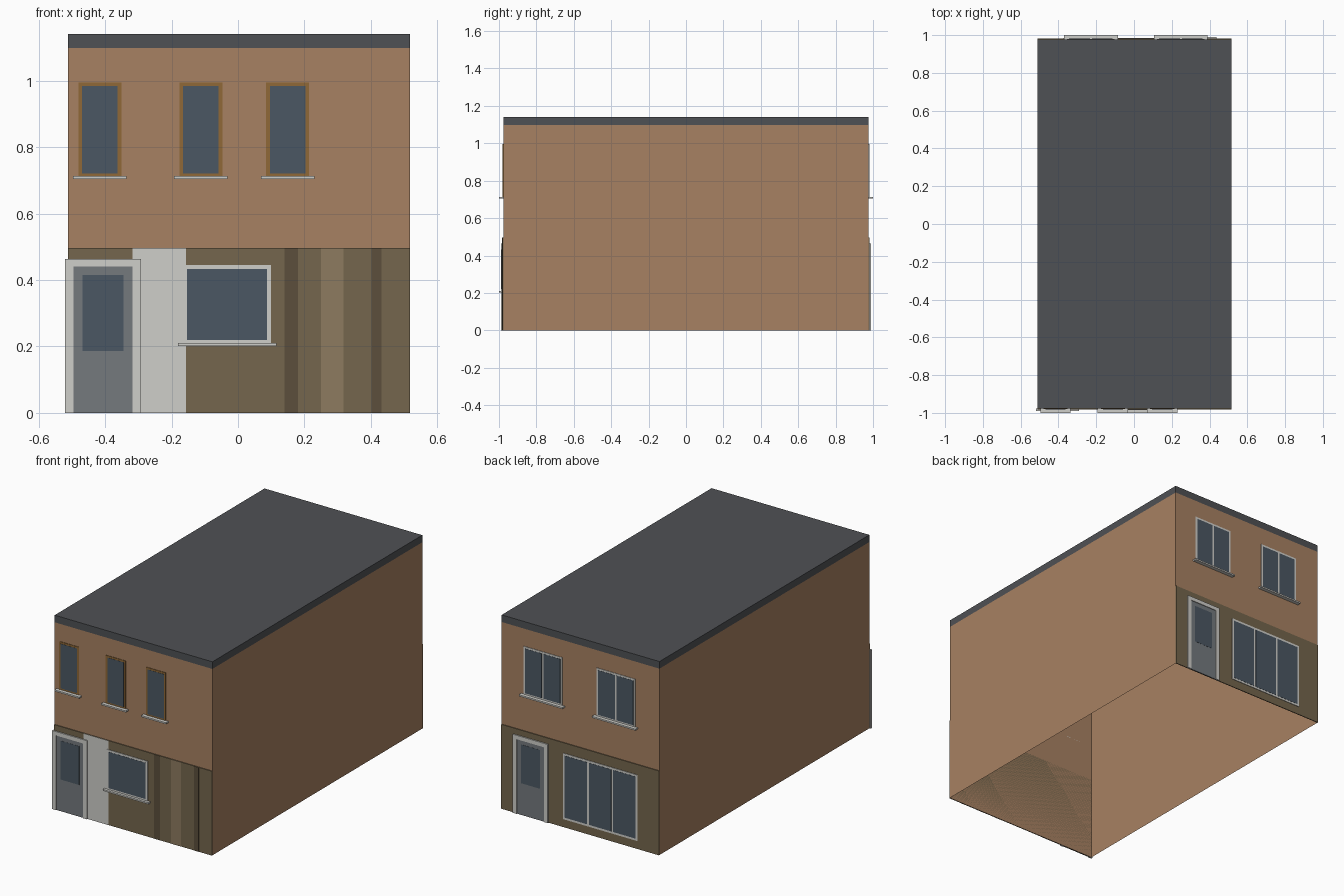
import bpy, bmesh

if "Cube" in bpy.data.objects:
    bpy.data.objects.remove(bpy.data.objects["Cube"])

X0, X1, Y, H, TOP = -0.511, 0.517, 0.977, 1.098, 1.14
GF = 0.497      # ground floor cladding height
CLAD = 0.005    # cladding thickness


def mat(name, r, g, b):
    m = bpy.data.materials.new(name)
    m.diffuse_color = (*[(c / 255) ** 2.2 for c in (r, g, b)], 1)
    m.use_nodes = True
    m.node_tree.nodes["Principled BSDF"].inputs["Base Color"].default_value = m.diffuse_color
    return m


BRICK = mat("brick", 166, 128, 98)
ROOF = mat("roof_grey", 80, 82, 85)
OLIVE = mat("olive_clad", 116, 102, 78)
DARK = mat("dark_clad", 92, 80, 62)
LIGHT = mat("light_clad", 140, 122, 96)
PALE = mat("pale_trim", 206, 205, 200)
WOOD = mat("wood_frame", 142, 104, 58)
GLASS = mat("glass", 76, 88, 99)
DOOR = mat("door_grey", 116, 121, 125)


def boxes(name, material, items, drop=None):
    """One object from boxes (x0,x1,y0,y1,z0,z1); drop removes faces with that normal z."""
    bm = bmesh.new()
    for x0, x1, y0, y1, z0, z1 in items:
        vs = bmesh.ops.create_cube(bm, size=1)["verts"]
        for v in vs:
            v.co = (x1 if v.co.x > 0 else x0, y1 if v.co.y > 0 else y0,
                    z1 if v.co.z > 0 else z0)
    if drop:
        bm.normal_update()
        bmesh.ops.delete(bm, geom=[f for f in bm.faces if f.normal.z * drop > 0.5
                                   or abs(f.normal.z) > 0.5 and drop == 2], context="FACES")
    me = bpy.data.meshes.new(name)
    bm.to_mesh(me)
    bm.free()
    me.materials.append(material)
    ob = bpy.data.objects.new(name, me)
    bpy.context.collection.objects.link(ob)
    return ob


def slab(s, x0, x1, z0, z1, depth, base=0.0):
    """Box standing on the front (s=-1) or back (s=1) wall."""
    a, b = s * (Y + base), s * (Y + depth)
    return (x0, x1, min(a, b), max(a, b), z0, z1)


def window(name, s, x0, x1, z0, z1, material, border, base=0.0, panes=1, sill=0.0):
    d = base + 0.003
    boxes(name + "_frame", material, [slab(s, x0, x1, z0, z1, d, base)])
    w = (x1 - x0 - border * (panes + 1)) / panes
    boxes(name + "_glass", GLASS,
          [slab(s, x0 + border + i * (w + border), x0 + border + i * (w + border) + w,
                z0 + border, z1 - border, d + 0.001, d) for i in range(panes)])
    if sill:
        boxes(name + "_sill", PALE,
              [slab(s, x0 - sill, x1 + sill, z0 - 0.006, z0 + 0.003, 0.023, base)])


def door(name, s, x0, x1):
    t, h, d = 0.025, 0.463, 0.012
    boxes(name + "_frame", PALE, [slab(s, x0, x0 + t, 0, h, d), slab(s, x1 - t, x1, 0, h, d),
                                  slab(s, x0 + t, x1 - t, h - 0.023, h, d)])
    boxes(name + "_leaf", DOOR, [slab(s, x0 + t, x1 - t, 0, h - 0.023, 0.008, CLAD)])
    boxes(name + "_glass", GLASS, [slab(s, x0 + 0.052, x1 - 0.053, 0.187, 0.415, 0.009, 0.008)])


# Main shell: walls open at the bottom, roof cap flush on top
boxes("brick_walls", BRICK, [(X0, X1, -Y, Y, 0, H)], drop=2)
boxes("flat_roof", ROOF, [(X0, X1, -Y, Y, H, TOP)], drop=-1)

# Ground floor cladding, front and back
for side, label in ((-1, "front"), (1, "back")):
    boxes(label + "_cladding", OLIVE, [slab(side, X0, X1, 0, GF, CLAD)])

# Front cladding strips
boxes("pale_panel", PALE, [slab(-1, -0.318, -0.156, 0, GF, CLAD + 0.001, CLAD)])
boxes("dark_strips", DARK, [slab(-1, a, b, 0, GF, CLAD + 0.001, CLAD)
                            for a, b in ((0.14, 0.18), (0.402, 0.432))])
boxes("light_strip", LIGHT, [slab(-1, 0.25, 0.317, 0, GF, CLAD + 0.001, CLAD)])

# Upper windows
for i, x in enumerate((-0.48, -0.176, 0.085)):
    window(f"front_window_{i + 1}", -1, x, x + 0.129, 0.71, 0.995, WOOD, 0.011, sill=0.016)
for i, x in enumerate((-0.354, 0.122)):
    window(f"back_window_{i + 1}", 1, x, x + 0.252, 0.71, 0.995, PALE, 0.011, panes=2, sill=0.016)

# Ground floor windows and doors
window("shop_window", -1, -0.165, 0.1, 0.208, 0.445, PALE, 0.012, base=CLAD, sill=0.016)
window("patio_window", 1, -0.372, 0.112, 0.048, 0.437, PALE, 0.012, base=CLAD, panes=3)
door("front_door", -1, -0.52, -0.292)
door("back_door", 1, 0.209, 0.437)
